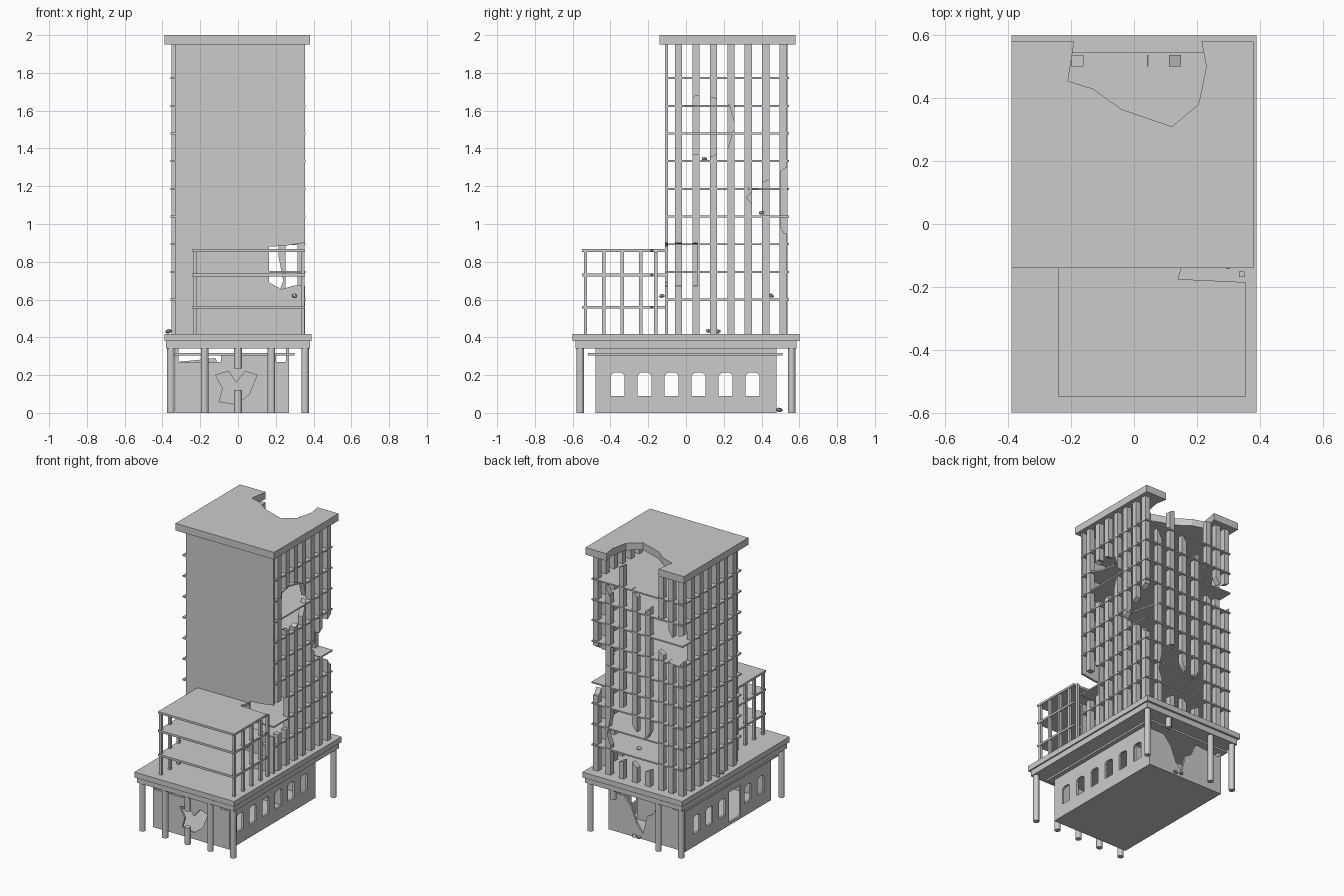
import bpy, bmesh, math, random
from mathutils import Vector

if "Cube" in bpy.data.objects:
    bpy.data.objects.remove(bpy.data.objects["Cube"])
random.seed(4)


def finish(name, bm):
    bmesh.ops.recalc_face_normals(bm, faces=bm.faces[:])
    me = bpy.data.meshes.new(name)
    bm.to_mesh(me)
    bm.free()
    ob = bpy.data.objects.new(name, me)
    bpy.context.collection.objects.link(ob)
    return ob


def add_box(bm, x0, x1, y0, y1, z0, z1):
    vs = bmesh.ops.create_cube(bm, size=1)['verts']
    for v in vs:
        v.co = Vector(((x0 + x1) / 2 + v.co.x * (x1 - x0),
                       (y0 + y1) / 2 + v.co.y * (y1 - y0),
                       (z0 + z1) / 2 + v.co.z * (z1 - z0)))


def boxes(name, items):
    bm = bmesh.new()
    for it in items:
        add_box(bm, *it)
    return finish(name, bm)


def prism(name, poly, axis, lo, hi):
    # profile given in the two other axes, extruded along axis
    def place(p, t):
        c = list(p)
        c.insert('xyz'.index(axis), t)
        return c
    bm = bmesh.new()
    a = [bm.verts.new(place(p, lo)) for p in poly]
    b = [bm.verts.new(place(p, hi)) for p in poly]
    bm.faces.new(a)
    bm.faces.new(b[::-1])
    n = len(poly)
    for i in range(n):
        bm.faces.new((a[i], a[(i + 1) % n], b[(i + 1) % n], b[i]))
    return finish(name, bm)


def cutter(*args):
    ob = prism('cutter', *args)
    ob.hide_render = True
    ob.hide_set(True)
    return ob


def cut(ob, cutters):
    for c in cutters:
        m = ob.modifiers.new('damage', 'BOOLEAN')
        m.operation, m.object, m.solver = 'DIFFERENCE', c, 'EXACT'


# podium roof slabs
boxes('podium_roof', [(-.39, .39, -.6, .6, .38, .418)])
boxes('podium_roof_lower', [(-.38, .38, -.585, .585, .34, .38)])

# podium columns
bm = bmesh.new()


def column(x, y, z0, z1):
    vs = bmesh.ops.create_cone(bm, cap_ends=True, segments=12, radius1=.02,
                               radius2=.02, depth=z1 - z0)['verts']
    bmesh.ops.translate(bm, verts=vs, vec=(x, y, (z0 + z1) / 2))


for x in (-.355, -.177, .177, .355):
    column(x, -.56, 0, .34)
column(0, -.56, 0, .12)
column(0, -.56, .235, .34)
for x in (-.355, -.177, .355):
    column(x, .56, 0, .34)
column(.177, .56, .27, .34)
finish('podium_columns', bm)

# base building walls
right_wall = boxes('base_right_wall', [(.255, .27, -.48, .48, 0, .34)])
left_wall = boxes('base_left_wall', [(-.33, -.315, -.48, .48, 0, .34)])
top_edge = [(-.09, .27), (-.09, .305), (.2, .305), (.2, .27)]
front_wall = prism('base_front_wall', [(-.315, 0), (-.315, .27)] + top_edge +
                   [(.255, .27), (.255, 0)], 'y', -.48, -.465)
back_wall = prism('base_back_wall', [(-.315, 0), (-.315, .27), (-.12, .29), (-.08, .2),
                  (-.03, .17), (0, .04), (.05, .1), (.09, .2), (.15, .27),
                  (.255, .27), (.255, 0)], 'y', .465, .48)
boxes('base_floor', [(-.33, .27, -.48, .48, 0, .008)])
boxes('base_ceiling_ledge', [(-.36, .3, -.52, .51, .305, .318)])
boxes('base_partition', [(-.2, .2, .25, .26, .008, .26)])

# arched windows, left door and front breach
for i, y in enumerate((-.362, -.219, -.076, .067, .21, .353)):
    arch = [(y - .037, .09), (y + .037, .09), (y + .037, .2), (y + .02, .213),
            (y - .02, .213), (y - .037, .2)]
    cut(right_wall, [cutter(arch, 'x', .2, .3)])
    if i != 2:
        cut(left_wall, [cutter(arch, 'x', -.4, -.3)])
cut(left_wall, [cutter([(-.14, .02), (-.01, .02), (-.01, .235), (-.14, .235)], 'x', -.4, -.3)])
cut(front_wall, [cutter([(-.12, .2), (-.05, .22), (-.01, .16), (.04, .22), (.1, .2),
                         (.06, .1), (-.01, .045), (-.1, .06), (-.08, .13)], 'y', -.6, -.4)])

# damage volumes of the tower
front_hole = cutter([(.165, .88), (.25, .885), (.42, .91), (.42, .67), (.3, .675),
                     (.23, .655), (.165, .69)], 'y', -.2, .06)
right_hole = cutter([(-.02, 1.42), (-.01, 1.62), (.05, 1.68), (.14, 1.67), (.23, 1.63),
                     (.26, 1.52), (.22, 1.4), (.14, 1.36), (.04, 1.37)], 'x', .27, .45)
corner_hole = cutter([(.32, 1.14), (.38, 1.2), (.46, 1.25), (.53, 1.3), (.7, 1.32),
                      (.7, .93), (.52, .95), (.48, 1.02), (.4, 1.05)], 'x', .24, .45)
back_mid = cutter([(-.38, 1.4), (-.37, 1.56), (-.27, 1.52), (-.2, 1.63), (-.1, 1.58),
                   (-.13, 1.42), (-.22, 1.36), (-.3, 1.31)], 'y', .44, .7)
back_low = cutter([(-.14, .55), (-.12, .85), (-.05, .72), (.03, .8), (.1, .93), (.2, .9),
                   (.24, .7), (.17, .52), (.06, .57), (-.02, .5)], 'y', .44, .7)
back_top = cutter([(-.15, 2.02), (-.15, 1.78), (-.07, 1.64), (0, 1.72), (.06, 1.8),
                   (.1, 1.93), (.16, 1.9), (.22, 1.68), (.27, 1.78), (.27, 2.02)],
                  'y', .44, .7)

# tower front wall
fw = boxes('tower_front_wall', [(-.33, .355, -.11, -.095, .418, 1.95)])
cut(fw, [front_hole])

# tower pillars on three sides
ys = [-.04 + .0925 * i for i in range(7)]
xs = [-.2575, -.18, -.077, .026, .13, .233]
for side, sx in (('right', 1), ('left', -1)):
    a, b = sorted((sx * .315, sx * .353))
    p = boxes(side + '_pillars', [(a, b, y - .019, y + .019, .418, 1.95) for y in ys])
    if sx > 0:
        cut(p, [front_hole, right_hole, corner_hole])
    else:
        cut(p, [back_mid])
bp = boxes('back_pillars', [(x - .019, x + .019, .5, .538, .418, 1.95) for x in xs])
cut(bp, [back_mid, back_low, back_top])

# tower floors, bitten at the breaches
bite = {2: [(-.357, -.11), (.165, -.11), (.2, -.02), (.28, .06), (.357, .06),
            (.357, .545), (-.357, .545)],
        4: [(-.357, -.11), (.357, -.11), (.357, .33), (.29, .38), (.27, .47), (.24, .545),
            (-.357, .545)],
        7: [(-.357, -.11), (.357, -.11), (.357, -.02), (.31, .05), (.29, .15),
            (.33, .25), (.357, .26), (.357, .545), (-.357, .545)]}
rect = [(-.357, -.11), (.357, -.11), (.357, .545), (-.357, .545)]
for i in range(9):
    z = .6 + .1465 * i
    poly = bite.get(i, rect)
    prism('tower_floor_%d' % (i + 1), poly, 'z', z - .005, z + .005)

# tower roof with broken back edge
prism('tower_roof', [(-.39, -.14), (.38, -.14), (.38, .58), (.215, .58), (.23, .5),
      (.205, .38), (.12, .31), (-.04, .365), (-.13, .43), (-.21, .455), (-.19, .58),
      (-.39, .58)], 'z', 1.95, 2)

# front annex: open slabs on side posts
x0, x1 = -.24, .355
for i, z in enumerate((.56, .73, .86)):
    prism('annex_slab_%d' % (i + 1), [(x0, -.55), (x1, -.55), (x1, -.185), (.14, -.175),
          (.16, -.11), (x0, -.11)], 'z', z - .008, z + .007)
boxes('annex_posts', [(x - .009, x + .009, y - .009, y + .009, .418, .853)
                      for x in (-.228, .343) for y in (-.532, -.435, -.337, -.24, -.16)])

# fallen rubble on roofs and ground
bm = bmesh.new()
spots = [(.02, .5, 0), (.06, .49, 0), (-.02, .46, .008), (-.37, .17, .418), (-.365, .12, .418),
         (.3, -.13, .605), (.05, .45, .605), (.3, .4, 1.045), (.3, .1, 1.33)]
for x, y, z in spots:
    vs = bmesh.ops.create_icosphere(bm, subdivisions=1, radius=.02)['verts']
    for v in vs:
        v.co = Vector((x, y, z + .015)) + Vector((v.co.x, v.co.y, v.co.z * .75)) * random.uniform(.6, 1)
finish('rubble', bm)
